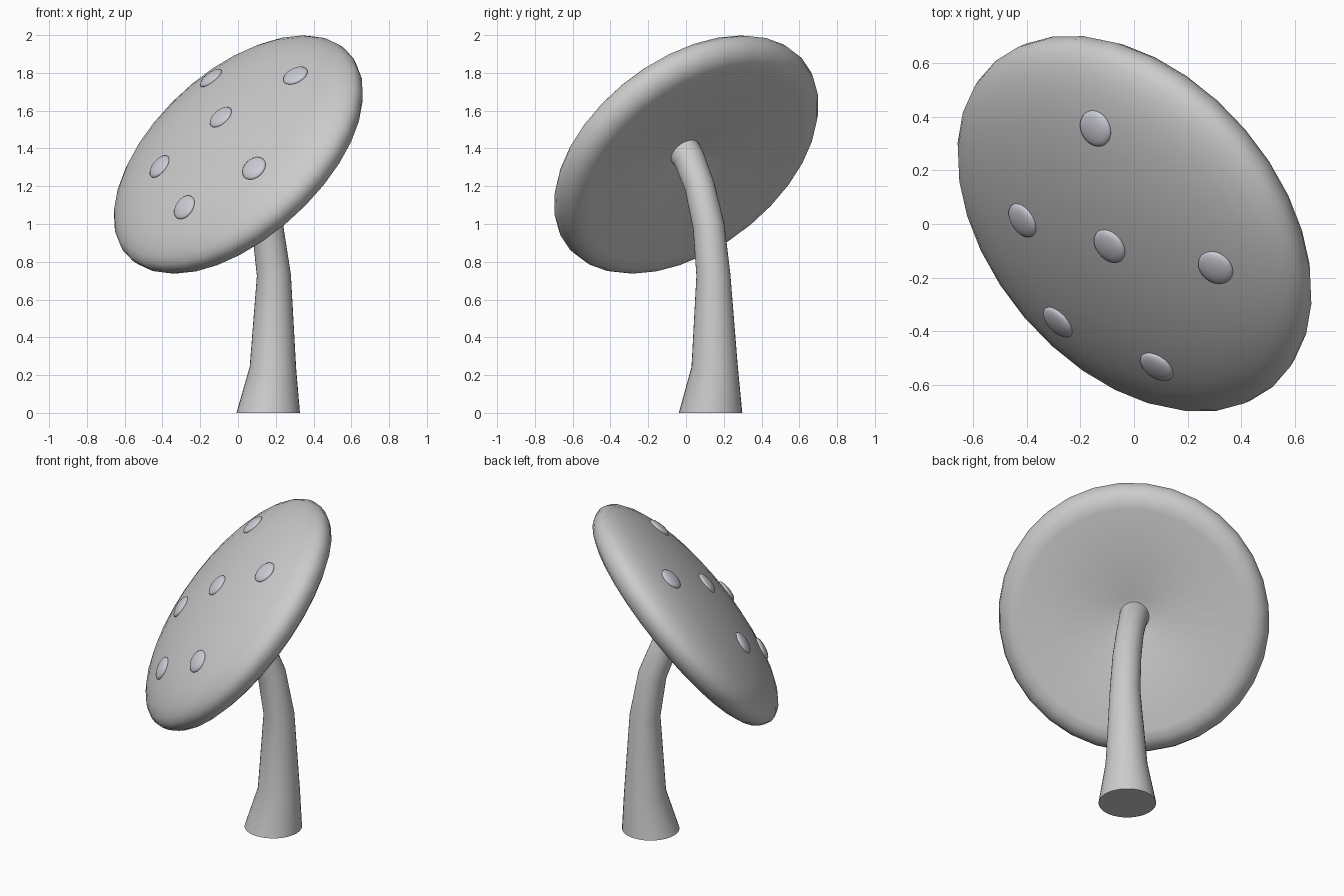
import bpy, bmesh, math
from mathutils import Vector, Matrix

if "Cube" in bpy.data.objects:
    bpy.data.objects.remove(bpy.data.objects["Cube"])

CENTRE = Vector((0, 0, 1.37))                       # middle of the tilted cap
AXIS = Vector((-0.585, -0.498, 0.639)).normalized()
TILT = AXIS.to_track_quat('Z', 'Y').to_matrix()
CAP = Matrix.Translation(CENTRE) @ TILT.to_4x4()
R, H = 0.797, 0.22                                  # cap radius and dome height


def finish(bm, name, angle=60):
    bmesh.ops.recalc_face_normals(bm, faces=bm.faces)
    me = bpy.data.meshes.new(name)
    bm.to_mesh(me)
    bm.free()
    ob = bpy.data.objects.new(name, me)
    bpy.context.collection.objects.link(ob)
    bpy.ops.object.select_all(action='DESELECT')
    ob.select_set(True)
    bpy.context.view_layer.objects.active = ob
    bpy.ops.object.shade_smooth_by_angle(angle=math.radians(angle))
    return ob


def bridge(bm, rings):
    for a, b in zip(rings, rings[1:]):
        n = len(a)
        for i in range(n):
            j = (i + 1) % n
            bm.faces.new((a[i], a[j], b[j], b[i]))


def ring(bm, matrix, radius, height=0.0, n=32):
    return [bm.verts.new(matrix @ Vector((radius * math.cos(t), radius * math.sin(t), height)))
            for t in (2 * math.pi * i / n for i in range(n))]


# Cap: elliptical dome, rounded rim and shallow underside, spun around the tilted axis
bm = bmesh.new()
profile = [(R * math.sin(a), H * math.cos(a))
           for a in (math.radians(d) for d in (6, 15, 25, 35, 45, 55, 65, 74, 82, 90))]
profile += [(0.787, -0.04), (0.76, -0.075), (0.715, -0.097), (0.66, -0.1),
            (0.12, 0.0), (0.085, 0.01)]
rings = [ring(bm, CAP, r, h) for r, h in profile]
bridge(bm, rings)
bm.faces.new(rings[0])
bm.faces.new(rings[-1])
finish(bm, "cap")

# Stem: tapered bending tube, rings turned along the path
path = [((0.16, 0.13, 0.0), 0.168), ((0.185, 0.152, 0.24), 0.123),
        ((0.19, 0.145, 0.73), 0.09), ((0.155, 0.12, 0.99), 0.084),
        ((0.09, 0.072, 1.2), 0.08), ((0.02, 0.017, 1.345), 0.083),
        ((-0.02, -0.017, 1.395), 0.09)]
pts = [Vector(p) for p, _ in path]
bm = bmesh.new()
rings = []
for i, (p, r) in enumerate(path):
    tangent = pts[min(i + 1, len(pts) - 1)] - pts[max(i - 1, 0)]
    if i == 0:
        tangent = Vector((0, 0, 1))
    turn = Vector((0, 0, 1)).rotation_difference(tangent).to_matrix().to_4x4()
    rings.append(ring(bm, Matrix.Translation(pts[i]) @ turn, r))
bridge(bm, rings)
bm.faces.new(rings[0])
bm.faces.new(rings[-1])
finish(bm, "stem")

# Spots: flattened discs lying on the dome
grey = bpy.data.materials.new("spot_grey")
grey.diffuse_color = (0.6, 0.6, 0.66, 1)
grey.use_nodes = True
grey.node_tree.nodes["Principled BSDF"].inputs["Base Color"].default_value = grey.diffuse_color
spots = [(-0.15, 0.35, 1.78), (0.295, -0.17, 1.795), (-0.1, -0.09, 1.575),
         (-0.425, 0.005, 1.315), (0.075, -0.54, 1.305), (-0.295, -0.375, 1.10)]
for k, s in enumerate(spots, 1):
    p = CAP.inverted() @ Vector(s)
    p.z = H * math.sqrt(1 - (p.x ** 2 + p.y ** 2) / R ** 2)
    normal = Vector((p.x / R ** 2, p.y / R ** 2, p.z / H ** 2))
    turn = normal.to_track_quat('Z', 'Y').to_matrix().to_4x4()
    bm = bmesh.new()
    bmesh.ops.create_uvsphere(bm, u_segments=24, v_segments=12, radius=1)
    bm.transform(CAP @ Matrix.Translation(p) @ turn @ Matrix.Diagonal((0.07, 0.07, 0.022, 1)))
    finish(bm, f"spot_{k}").data.materials.append(grey)
